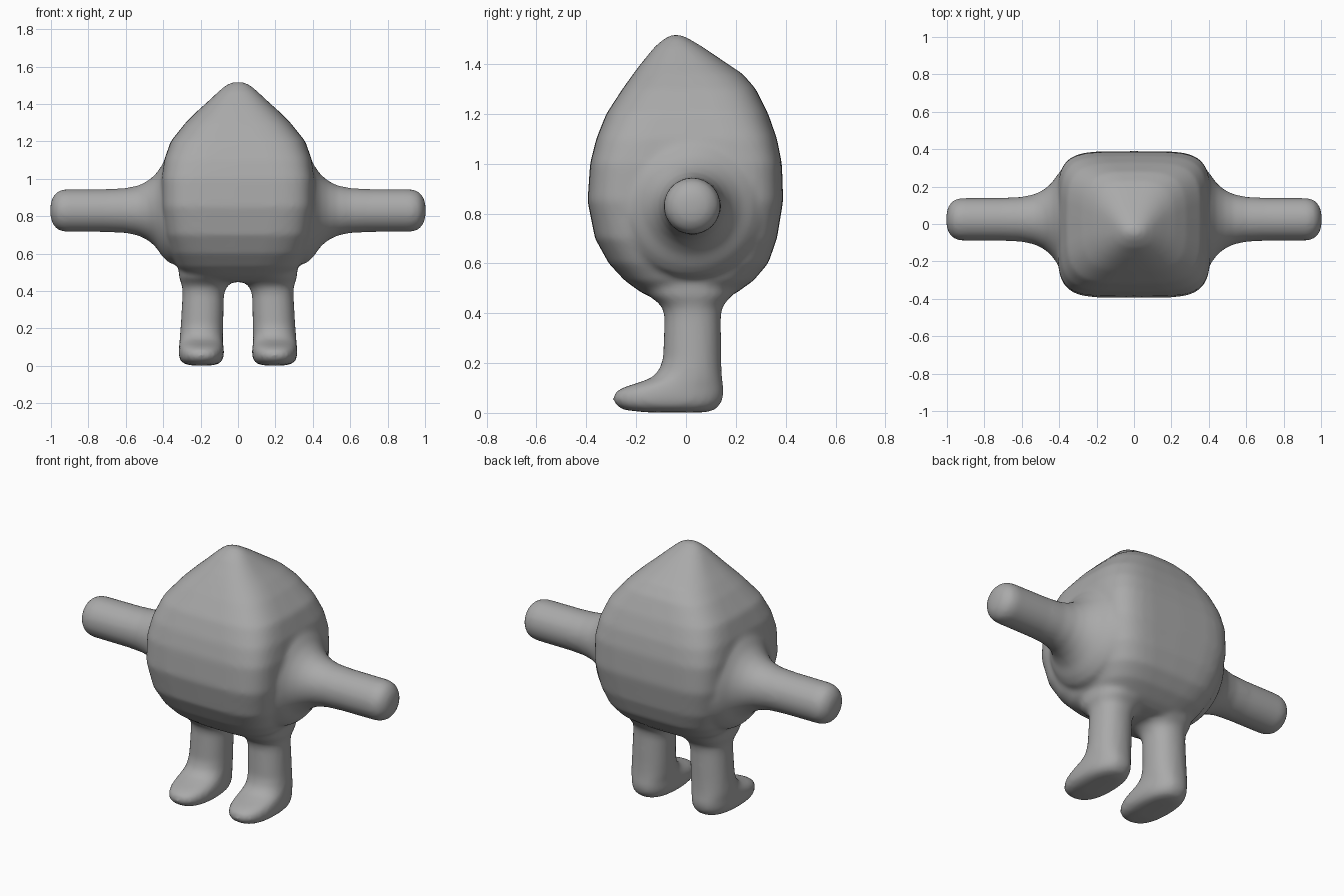
import bpy, bmesh, math
from mathutils import Vector

bm = bmesh.new()


def loft(rings, to_world, sides=40):
    """Closed skin through superellipse rings: (height, u0, u1, v0, v1, power)."""
    loops = []
    for h, u0, u1, v0, v1, n in rings:
        loop = []
        for i in range(sides):
            a = 2 * math.pi * i / sides
            c, s = math.cos(a), math.sin(a)
            u = math.copysign(abs(c) ** (2 / n), c)
            v = math.copysign(abs(s) ** (2 / n), s)
            p = ((u0 + u1) / 2 + u * (u1 - u0) / 2,
                 (v0 + v1) / 2 + v * (v1 - v0) / 2, h)
            loop.append(bm.verts.new(to_world(*p)))
        loops.append(loop)
    for a, b in zip(loops, loops[1:]):
        for i in range(sides):
            j = (i + 1) % sides
            bm.faces.new((a[i], a[j], b[j], b[i]))
    bm.faces.new(loops[0][::-1])
    bm.faces.new(loops[-1])


# Egg-like torso with a squared section: z, half width, front, back, power
torso = [(.447, .12, -.05, .08, 2.5), (.455, .22, -.12, .15, 3),
         (.48, .28, -.175, .20, 3.2), (.53, .325, -.245, .27, 3.6),
         (.60, .36, -.31, .33, 4), (.70, .39, -.365, .365, 4.5),
         (.85, .41, -.395, .39, 5), (1.0, .41, -.385, .385, 5),
         (1.1, .395, -.36, .365, 4.6), (1.2, .36, -.32, .33, 4),
         (1.3, .28, -.255, .28, 3.5), (1.36, .22, -.212, .228, 3),
         (1.4, .175, -.182, .168, 2.8), (1.47, .10, -.125, .065, 2.4),
         (1.5, .065, -.09, .015, 2), (1.517, .03, -.06, -.02, 2)]
loft([(z, -w, w, f, b, n) for z, w, f, b, n in torso],
     lambda u, v, h: Vector((u, v, h)))

# Arms flaring into the torso: distance along x, radius
arm = [(.30, .30), (.37, .28), (.405, .245), (.44, .195), (.48, .16),
       (.53, .135), (.60, .12), (.70, .115), (.93, .114), (.965, .102),
       (.99, .075), (1.003, .035)]

# Legs with feet: z, inner x, outer x, front y, back y, power
leg = [(.002, .13, .26, -.16, .08, 2.4), (.012, .10, .29, -.25, .115, 2.4),
       (.03, .083, .31, -.28, .135, 2.4), (.055, .075, .317, -.295, .148, 2.4),
       (.085, .075, .317, -.282, .152, 2.4), (.105, .078, .315, -.245, .15, 2.4),
       (.12, .08, .314, -.195, .147, 2.4), (.14, .08, .312, -.14, .145, 2.3),
       (.17, .08, .31, -.108, .143, 2.2), (.22, .079, .306, -.092, .141, 2.2),
       (.38, .075, .297, -.086, .14, 2.2), (.42, .062, .298, -.093, .144, 2.2),
       (.445, .035, .305, -.115, .16, 2.3), (.47, .01, .315, -.15, .185, 2.4),
       (.55, .01, .32, -.18, .20, 2.4)]

for side in (-1, 1):
    loft([(x, -r, r, -r, r, 2) for x, r in arm],
         lambda u, v, h: Vector((side * h, .025 + u, .83 + v)))
    loft(leg, lambda u, v, h: Vector((side * u, v, h)))

bmesh.ops.recalc_face_normals(bm, faces=bm.faces)
mesh = bpy.data.meshes.new("body")
bm.to_mesh(mesh)
bm.free()
body = bpy.data.objects.new("body", mesh)
bpy.context.collection.objects.link(body)

# One plain colour
grey = bpy.data.materials.new("plain grey")
grey.diffuse_color = (.4, .4, .4, 1)
mesh.materials.append(grey)

# Fuse torso and limbs into one soft continuous skin
fuse = body.modifiers.new("fuse", 'REMESH')
fuse.mode = 'VOXEL'
fuse.voxel_size = .014
fuse.use_smooth_shade = True
soften = body.modifiers.new("soften", 'SMOOTH')
soften.factor = .5
soften.iterations = 8
for p in mesh.polygons:
    p.use_smooth = True
